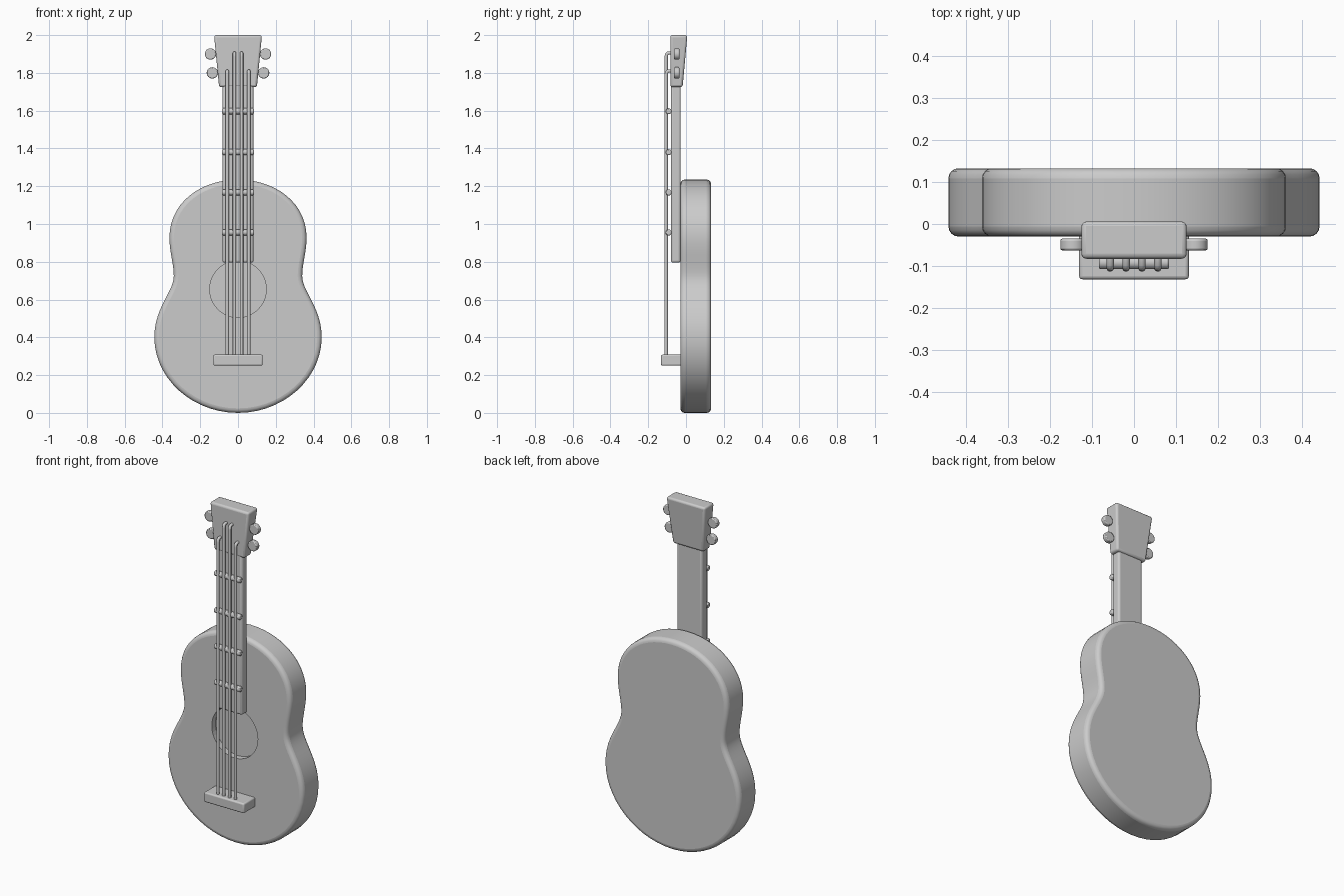
import bpy, bmesh, math
from mathutils import Vector
from mathutils.geometry import interpolate_bezier

if "Cube" in bpy.data.objects:
    bpy.data.objects.remove(bpy.data.objects["Cube"])


def make(name, bm):
    me = bpy.data.meshes.new(name)
    bmesh.ops.recalc_face_normals(bm, faces=bm.faces)
    bm.to_mesh(me)
    bm.free()
    ob = bpy.data.objects.new(name, me)
    bpy.context.collection.objects.link(ob)
    return ob


def bevel(ob, width, segments=3):
    m = ob.modifiers.new("bevel", "BEVEL")
    m.width, m.segments = width, segments
    m.limit_method, m.angle_limit = "ANGLE", math.radians(40)


def smooth(ob, angle=35):
    bpy.ops.object.select_all(action="DESELECT")
    ob.select_set(True)
    bpy.context.view_layer.objects.active = ob
    bpy.ops.object.shade_smooth_by_angle(angle=math.radians(angle))


def prism(name, outline, y0, y1):
    """Extrude an (x, z) outline from y0 to y1."""
    bm = bmesh.new()
    face = bm.faces.new([bm.verts.new((x, y0, z)) for x, z in outline])
    ext = bmesh.ops.extrude_face_region(bm, geom=[face])["geom"]
    bmesh.ops.translate(bm, vec=(0, y1 - y0, 0),
                        verts=[v for v in ext if isinstance(v, bmesh.types.BMVert)])
    return make(name, bm)


def box(name, hw, y0, y1, z0, z1, width):
    ob = prism(name, [(-hw, z0), (hw, z0), (hw, z1), (-hw, z1)], y0, y1)
    bevel(ob, width)
    smooth(ob)
    return ob


def cylinder(name, r, depth, loc, axis, n=32):
    rot = (math.pi / 2, 0, 0) if axis == "y" else (0, math.pi / 2, 0)
    bpy.ops.mesh.primitive_cylinder_add(vertices=n, radius=r, depth=depth,
                                        location=loc, rotation=rot)
    ob = bpy.context.object
    ob.name = name
    return ob


# Body: half outline from bezier spans, mirrored
spans = [((0, 0), (.24, 0), (.443, .18), (.443, .4)),
         ((.443, .4), (.443, .56), (.34, .64), (.34, .725)),
         ((.34, .725), (.34, .79), (.363, .85), (.363, .93)),
         ((.363, .93), (.363, 1.11), (.2, 1.235), (0, 1.235))]
half = []
for s in spans:
    pts = interpolate_bezier(*[Vector((x, z, 0)) for x, z in s], 15)
    half += [(p.x, p.y) for p in pts[:-1]]
half.append((0, 1.235))
outline = half + [(-x, z) for x, z in reversed(half[1:-1])]
body = prism("body", outline, -.03, .133)
bevel(body, .024, 4)

# Sound hole: shallow round recess
cutter = cylinder("sound_hole_cutter", .15, .08, (0, -.035, .655), "y", 48)
cutter.hide_render = True
cutter.hide_viewport = False
cut = body.modifiers.new("sound_hole", "BOOLEAN")
cut.operation, cut.solver, cut.object = "DIFFERENCE", "EXACT", cutter
smooth(body)
for m in ("bevel", "sound_hole"):
    bpy.ops.object.modifier_apply(modifier=m)
bpy.data.objects.remove(cutter)

# Neck and bridge
box("neck", .082, -.08, -.028, .795, 1.76, .012)
box("bridge", .131, -.132, -.02, .25, .308, .008)

# Headstock: wider and thicker towards the top
head = prism("headstock", [(-.1, 1.725), (.1, 1.725), (.127, 2), (-.127, 2)], -.083, .007)
for v in head.data.vertices:
    if v.co.z < 1.8 and v.co.y > -.05:
        v.co.y = -.018
bevel(head, .012)
smooth(head)

# Tuning pegs
for side in (-1, 1):
    for x, z in ((.146, 1.9), (.136, 1.8)):
        peg = cylinder("tuning_peg", .03, .028, (side * x, -.049, z), "y", 24)
        bevel(peg, .005, 2)
        smooth(peg)

# Frets
for z in (.955, 1.167, 1.38, 1.597):
    fret = cylinder("fret", .016, .168, (0, -.092, z), "x", 16)
    bevel(fret, .005, 2)
    smooth(fret)

# Strings, bending back into the headstock at the top
for x, top in ((-.057, 1.82), (-.019, 1.915), (.019, 1.915), (.057, 1.82)):
    cu = bpy.data.curves.new("string", "CURVE")
    cu.dimensions = "3D"
    cu.bevel_depth, cu.bevel_resolution, cu.use_fill_caps = .009, 3, True
    path = [(-.105, .29), (-.105, top - .03), (-.103, top - .017),
            (-.096, top - .01), (-.075, top - .01)]
    sp = cu.splines.new("POLY")
    sp.points.add(len(path) - 1)
    for p, (y, z) in zip(sp.points, path):
        p.co = (x, y, z, 1)
    sp.use_smooth = True
    bpy.context.collection.objects.link(bpy.data.objects.new("string", cu))
